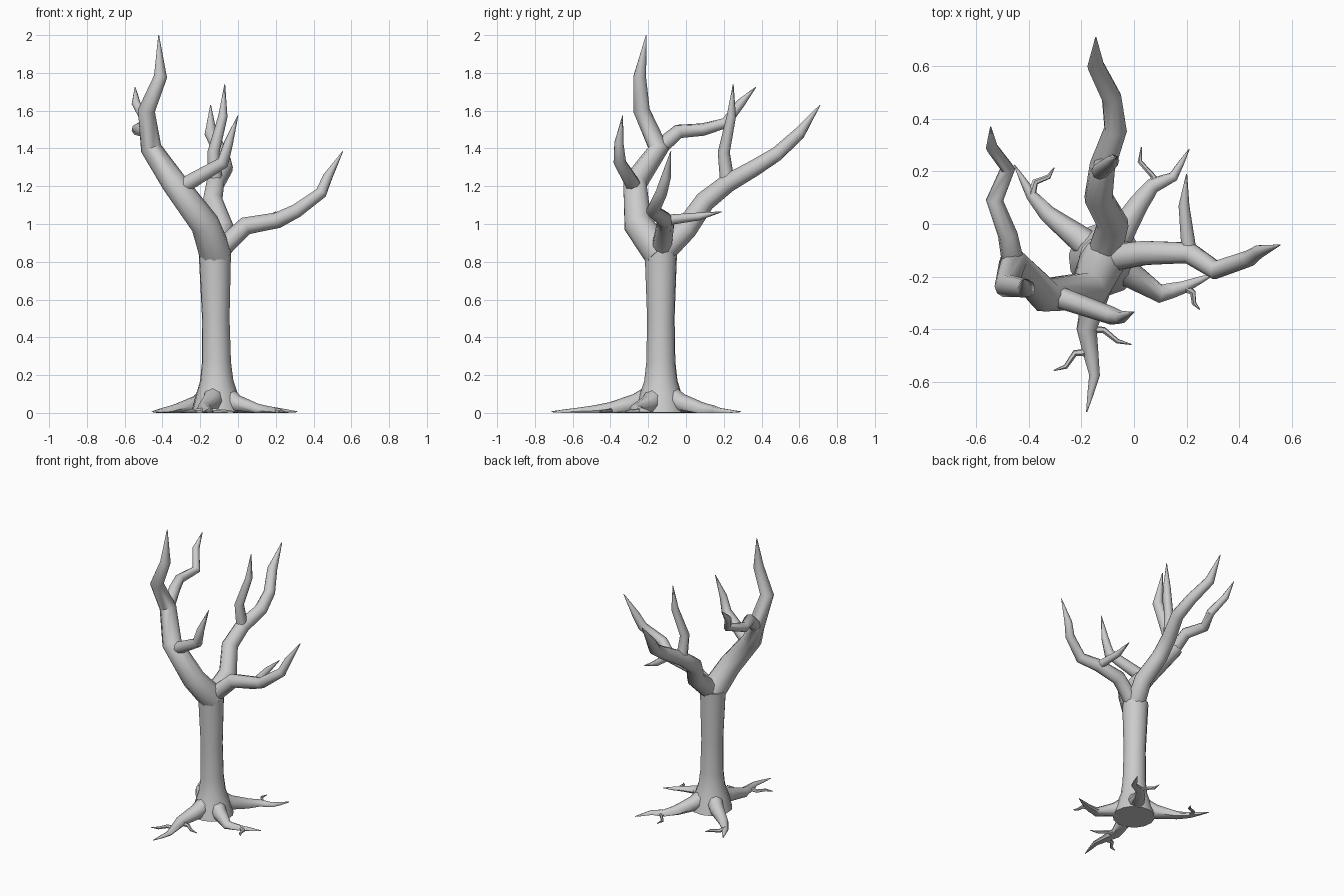
import bpy, bmesh, math
from mathutils import Vector

if "Cube" in bpy.data.objects:
    bpy.data.objects.remove(bpy.data.objects["Cube"])

TIP = 0.002


def tube(name, pts, radii, sides=10):
    """Round limb swept through points with one radius each; kept above the ground."""
    bm = bmesh.new()
    rings, side = [], None
    for i, p in enumerate(pts):
        a, b = pts[max(i - 1, 0)], pts[min(i + 1, len(pts) - 1)]
        t = ((p - a).normalized() + (b - p).normalized()).normalized()
        side = side or t.orthogonal()
        side = (side - t * side.dot(t)).normalized()
        up = t.cross(side)
        ring = []
        for k in range(sides):
            ang = math.tau * k / sides
            v = p + (side * math.cos(ang) + up * math.sin(ang)) * radii[i] * 1.03
            v.z = max(v.z, 0)
            ring.append(bm.verts.new(v))
        rings.append(ring)
    for r0, r1 in zip(rings, rings[1:]):
        for k in range(sides):
            j = (k + 1) % sides
            bm.faces.new((r0[k], r0[j], r1[j], r1[k]))
    bm.faces.new(rings[0][::-1])
    bm.faces.new(rings[-1])
    bmesh.ops.recalc_face_normals(bm, faces=bm.faces)
    me = bpy.data.meshes.new(name)
    bm.to_mesh(me)
    bm.free()
    ob = bpy.data.objects.new(name, me)
    bpy.context.collection.objects.link(ob)
    bpy.ops.object.select_all(action='DESELECT')
    ob.select_set(True)
    bpy.context.view_layer.objects.active = ob
    bpy.ops.object.shade_smooth_by_angle(angle=math.radians(50))


def limb(name, start, rest, thick, thin, sides=10):
    """Limb that tapers evenly from thick to thin, then ends in a point."""
    pts = [start] + [Vector(p) for p in rest]
    n = len(pts) - 2
    radii = [thick + (thin - thick) * i / n for i in range(n + 1)] + [TIP]
    tube(name, pts, radii, sides)
    return pts


# Trunk with flared foot: height and radius, leaning slightly left
profile = [(0, .135), (.1, .108), (.17, .086), (.27, .075), (.5, .071), (.86, .084)]
tube("trunk", [Vector((-.11 - .015 * z, -.133, z)) for z, r in profile],
     [r for z, r in profile], 14)
fork = Vector((-.118, -.135, .84))

# Main left limb and its two side branches
left = limb("left_limb", fork, [(-.175, -.255, 1), (-.34, -.27, 1.22), (-.46, -.145, 1.4),
            (-.485, -.235, 1.6), (-.41, -.245, 1.78), (-.42, -.21, 2)], .085, .034)
limb("left_limb_front_branch", left[2] + (left[1] - left[2]) * .15,
     [(-.08, -.35, 1.325), (-.05, -.355, 1.43), (0, -.335, 1.575)], .042, .024, 8)
limb("left_limb_back_branch", left[3], [(-.48, -.04, 1.49), (-.53, .09, 1.5), (-.48, .21, 1.535),
     (-.54, .29, 1.64), (-.545, .37, 1.725)], .042, .023, 8)

# Back limb and its upright branch
back = limb("back_limb", fork, [(-.08, 0, .975), (-.135, .1, 1.12), (-.12, .22, 1.215),
            (-.07, .36, 1.295), (-.085, .48, 1.37), (-.145, .6, 1.48), (-.145, .71, 1.63)],
            .064, .032)
limb("back_limb_branch", back[3], [(-.13, .2, 1.38), (-.08, .24, 1.57), (-.07, .25, 1.74)],
     .038, .024, 8)

# Right limb and its branch
right = limb("right_limb", fork, [(.04, -.11, .99), (.21, -.11, 1.02), (.31, -.175, 1.07),
             (.44, -.13, 1.165), (.475, -.105, 1.25), (.555, -.08, 1.385)], .052, .025)
limb("right_limb_branch", right[2], [(.19, .07, 1.04), (.2, .19, 1.065)], .028, .02, 8)


def root(name, plan):
    """Root from the trunk foot along a plan path, sinking and thinning with distance."""
    flat = [Vector((-.11, -.13, 0))] + [Vector((x, y, 0)) for x, y in plan]
    pts = [flat[0]]
    for a, b in zip(flat, flat[1:]):
        pts += [(a + b) / 2, b]
    run = [0]
    for a, b in zip(pts, pts[1:]):
        run.append(run[-1] + (b - a).length)
    left_over = [1 - d / run[-1] for d in run]
    for p, f in zip(pts, left_over):
        p.z = .006 + .11 * f ** 3.5
    tube(name, pts, [TIP + .06 * f ** .85 for f in left_over], 8)
    return pts


def rootlet(name, start, x, y, bend):
    """Thin crooked side root."""
    a, b = start.copy(), Vector((x, y, .006))
    a.z = .012
    d = b - a
    off = Vector((-d.y, d.x, 0)) * bend
    tube(name, [a, a + d * .35 + off, a + d * .7 - off * .3, b], [.017, .012, .009, TIP], 6)


# Four roots with their rootlets
front = root("front_root", [(-.18, -.4), (-.15, -.575), (-.18, -.715)])
rootlet("front_rootlet_left", front[3], -.305, -.557, -.15)
rootlet("front_rootlet_right", front[2], -.01, -.458, .1)
side = root("right_root", [(.1, -.265), (.19, -.24), (.315, -.185)])
rootlet("right_rootlet", side[4], .25, -.325, .15)
rear = root("back_right_root", [(.02, .08), (.07, .145), (.15, .18), (.21, .285)])
rootlet("back_right_rootlet", rear[3], .028, .292, -.2)
rear = root("back_left_root", [(-.33, .04), (-.39, .11), (-.455, .225)])
rootlet("back_left_rootlet", rear[4], -.303, .215, .15)
